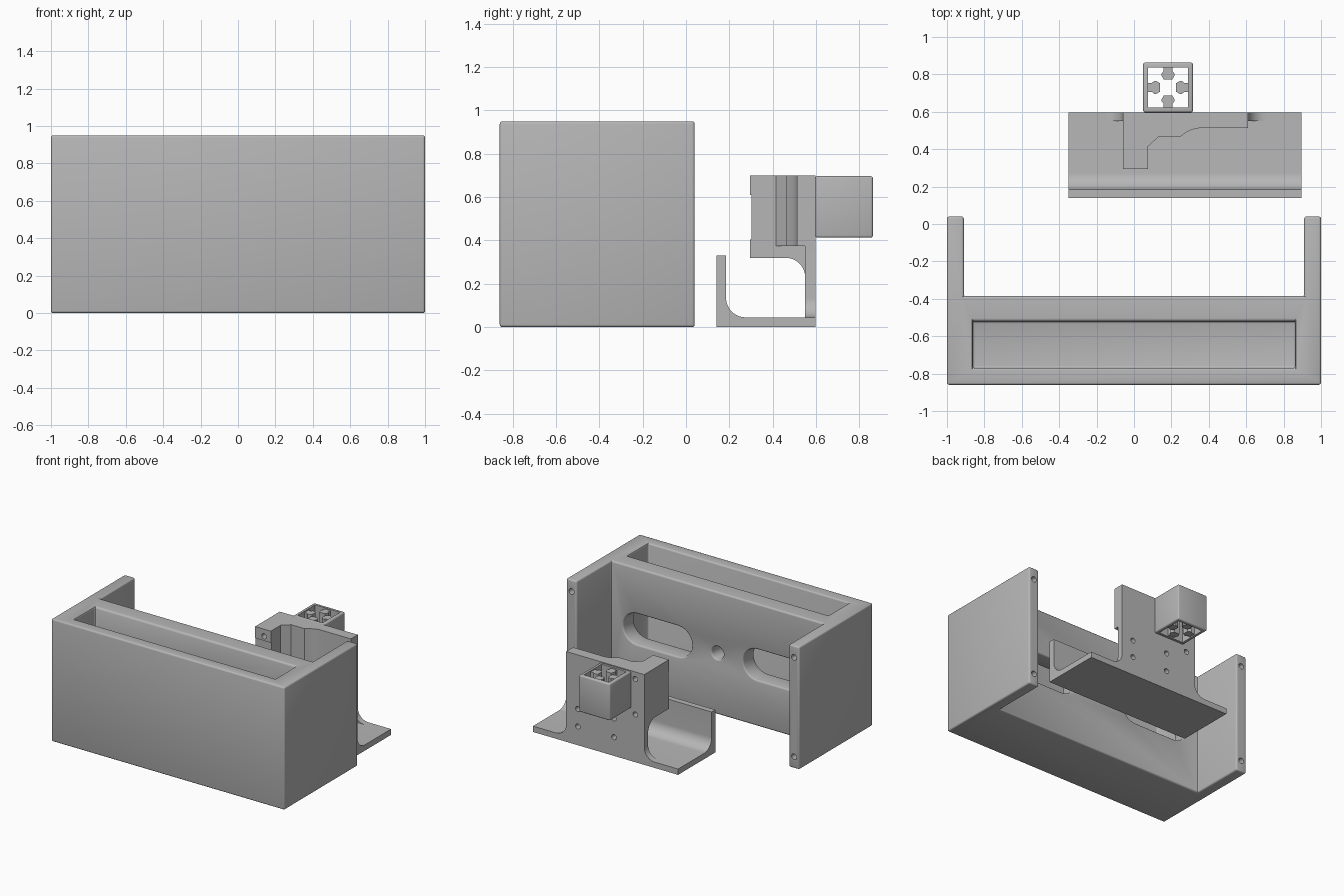
import bpy, bmesh
from math import sin, cos, radians

if "Cube" in bpy.data.objects:
    bpy.data.objects.remove(bpy.data.objects["Cube"], do_unlink=True)

grey = bpy.data.materials.new("plain grey")
grey.use_nodes = True
grey.diffuse_color = (0.47, 0.47, 0.47, 1)
grey.node_tree.nodes["Principled BSDF"].inputs["Base Color"].default_value = (0.47, 0.47, 0.47, 1)


def arc(cx, cy, r, a0, a1, n=12):
    angles = [radians(a0 + (a1 - a0) * i / n) for i in range(n + 1)]
    return [(cx + r * cos(a), cy + r * sin(a)) for a in angles]


def rect(u0, u1, v0, v1):
    return [(u0, v0), (u1, v0), (u1, v1), (u0, v1)]


def prism(name, pts, axis, lo, hi):
    """Extrude a 2D outline along an axis from lo to hi."""
    place = {"x": lambda u, v, w: (w, u, v),
             "y": lambda u, v, w: (u, w, v),
             "z": lambda u, v, w: (u, v, w)}[axis]
    bm = bmesh.new()
    ends = [[bm.verts.new(place(u, v, w)) for u, v in pts] for w in (lo, hi)]
    for end in ends:
        bm.faces.new(end)
    n = len(pts)
    for i in range(n):
        j = (i + 1) % n
        bm.faces.new((ends[0][i], ends[0][j], ends[1][j], ends[1][i]))
    bmesh.ops.recalc_face_normals(bm, faces=bm.faces)
    mesh = bpy.data.meshes.new(name)
    bm.to_mesh(mesh)
    bm.free()
    mesh.materials.append(grey)
    ob = bpy.data.objects.new(name, mesh)
    bpy.context.collection.objects.link(ob)
    return ob


def activate(ob):
    bpy.ops.object.select_all(action="DESELECT")
    ob.select_set(True)
    bpy.context.view_layer.objects.active = ob


def apply(ob, mod):
    activate(ob)
    bpy.ops.object.modifier_apply(modifier=mod.name)


def cut(ob, *shape):
    """Subtract a prism from an object."""
    cutter = prism("cutter", *shape)
    cutter.hide_render = True
    mod = ob.modifiers.new("cut", "BOOLEAN")
    mod.operation, mod.solver, mod.object = "DIFFERENCE", "EXACT", cutter
    apply(ob, mod)
    bpy.data.objects.remove(cutter, do_unlink=True)


def soften(ob, width):
    mod = ob.modifiers.new("bevel", "BEVEL")
    mod.width, mod.segments = width, 3
    mod.limit_method, mod.angle_limit = "ANGLE", radians(40)
    apply(ob, mod)


def circle(x, z, r):
    return arc(x, z, r, 0, 345, 23)


# Housing: hollow block with two side arms
housing = prism("housing", [(-1, -.86), (1, -.86), (1, .04), (.91, .04), (.91, -.385),
                            (-.91, -.385), (-.91, .04), (-1, .04)], "z", 0, .95)
cut(housing, rect(-.862, .862, -.77, -.52), "z", .09, 1.1)
for s in (-1, 1):
    c = s * .515
    slot = arc(c + .175, .475, .12, -90, 90) + arc(c - .175, .475, .12, 90, 270)
    cut(housing, slot, "y", -.6, -.3)
cut(housing, circle(0, .475, .05), "y", -.6, -.3)
soften(housing, .012)
for x in (-.955, .955):
    for z in (.09, .86):
        cut(housing, circle(x, z, .022), "y", -.12, .1)

# Bracket tray with a rounded front lip
BACK = .597
tray = prism("bracket_tray", [(.14, 0), (BACK, 0), (BACK, .045)]
             + arc(.275, .135, .09, 270, 180) + [(.185, .33), (.14, .33)], "x", -.35, .895)

# Upright plate flaring into the tray
plate = prism("back_plate", [(-.15, .04)] + arc(-.15, .135, .09, 270, 360)
              + [(-.06, .375), (.61, .375)] + arc(.70, .135, .09, 180, 270)
              + [(.70, .04)], "y", .55, BACK)

# Thick upper part with a stepped front
mount = prism("upper_mount", [(-.06, .295), (.075, .295), (.075, .415), (.13, .465),
                              (.245, .465), (.28, .49), (.31, .505), (.345, .512),
                              (.61, .512), (.61, BACK), (-.06, BACK)], "z", .375, .70)
cut(mount, rect(-.1, .1, .2, .303), "z", .405, .61)

# Gusset below the projecting arm
gusset = prism("gusset", [(.295, .375), (.295, .32)] + arc(.46, .23, .09, 90, 0)
               + [(.55, .375)], "x", -.06, .075)

# Screw holes
for x, z in ((.017, .645), (.017, .37), (.2, .29), (.2, .145), (.51, .28), (.51, .145)):
    if z > .3:
        cut(mount, circle(x, z, .02), "y", .2, .7)
    if z < .4:
        cut(plate, circle(x, z, .02), "y", .5, .7)
    if .3 < z < .4:
        cut(gusset, circle(x, z, .02), "y", .2, .7)

# Square sleeve with four inner keys
CX, CY = .182, .73
sleeve = prism("sleeve", rect(CX - .133, CX + .133, BACK, .863), "z", .413, .697)
soften(sleeve, .01)
cut(sleeve, rect(CX - .107, CX + .107, CY - .107, CY + .107), "z", .3, .8)
parts = [housing, tray, plate, mount, gusset, sleeve]
key = [(-.025, .115), (-.025, .085), (-.034, .075), (-.034, .062), (-.022, .042)]
key += [(-u, v) for u, v in reversed(key)]
for i, side in enumerate(("back", "left", "front", "right")):
    c, s = cos(radians(90 * i)), sin(radians(90 * i))
    pts = [(CX + u * c - v * s, CY + u * s + v * c) for u, v in key]
    parts.append(prism("sleeve_key_" + side, pts, "z", .422, .688))

for ob in parts:
    activate(ob)
    bpy.ops.object.shade_smooth_by_angle(angle=radians(32))
